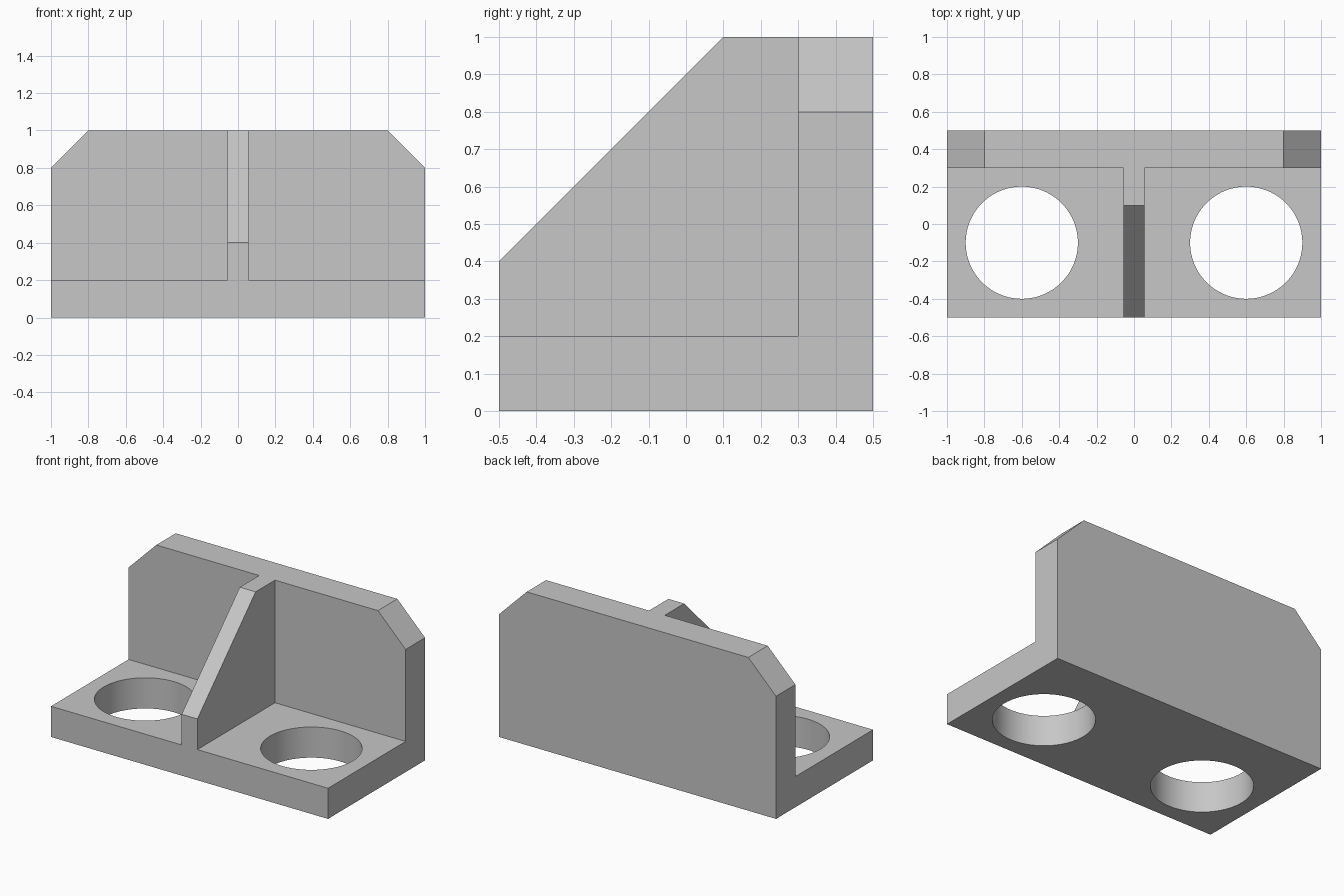
import bpy, bmesh, math
from mathutils import Vector

cube = bpy.data.objects.get("Cube")
if cube:
    bpy.data.objects.remove(cube, do_unlink=True)

grey = bpy.data.materials.new("plain grey")
grey.use_nodes = True
colour = (0.57, 0.57, 0.57, 1)
grey.diffuse_color = colour
grey.node_tree.nodes["Principled BSDF"].inputs["Base Color"].default_value = colour


def extrude(name, outline, direction):
    """Solid made by pushing a flat outline along a direction."""
    bm = bmesh.new()
    face = bm.faces.new([bm.verts.new(p) for p in outline])
    moved = bmesh.ops.extrude_face_region(bm, geom=[face])["geom"]
    verts = [v for v in moved if isinstance(v, bmesh.types.BMVert)]
    bmesh.ops.translate(bm, verts=verts, vec=Vector(direction))
    bmesh.ops.recalc_face_normals(bm, faces=bm.faces[:])
    mesh = bpy.data.meshes.new(name)
    bm.to_mesh(mesh)
    bm.free()
    mesh.materials.append(grey)
    obj = bpy.data.objects.new(name, mesh)
    bpy.context.collection.objects.link(obj)
    return obj


def combine(target, tool, operation):
    """Apply a boolean and discard the tool."""
    mod = target.modifiers.new(operation, "BOOLEAN")
    mod.operation, mod.solver, mod.object = operation, "EXACT", tool
    bpy.context.view_layer.objects.active = target
    bpy.ops.object.modifier_apply(modifier=mod.name)
    bpy.data.objects.remove(tool, do_unlink=True)


# Upright back plate with clipped top corners
half = [(1, 0), (1, 0.8), (0.8, 1)]
front = half + [(-x, z) for x, z in reversed(half)]
bracket = extrude("angle_bracket", [(x, 0.3, z) for x, z in front], (0, 0.2, 0))

# Flat base, overlapping the back plate
base = extrude("base_plate", [(-1, -0.5, 0), (1, -0.5, 0), (1, 0.4, 0), (-1, 0.4, 0)], (0, 0, 0.2))

# Sloping rib in the middle, sunk into base and back plate
w = 0.057
side = [(-0.5, 0.1), (0.4, 0.1), (0.4, 1), (0.1, 1), (-0.5, 0.4)]
rib = extrude("centre_rib", [(-w, y, z) for y, z in side], (2 * w, 0, 0))

combine(bracket, base, "UNION")
combine(bracket, rib, "UNION")

# Merge flush faces left by the unions
bm = bmesh.new()
bm.from_mesh(bracket.data)
bmesh.ops.remove_doubles(bm, verts=bm.verts[:], dist=0.0001)
bmesh.ops.dissolve_limit(bm, angle_limit=math.radians(0.5), verts=bm.verts[:], edges=bm.edges[:])
bm.to_mesh(bracket.data)
bm.free()

# Round holes through the base
for x in (-0.6, 0.6):
    ring = [math.tau * i / 96 for i in range(96)]
    cutter = extrude("hole_cutter", [(x + 0.3 * math.cos(a), -0.1 + 0.3 * math.sin(a), -0.1) for a in ring], (0, 0, 0.4))
    cutter.hide_render = True
    combine(bracket, cutter, "DIFFERENCE")

# Smooth hole walls, crisp edges elsewhere
bpy.ops.object.select_all(action="DESELECT")
bracket.select_set(True)
bpy.context.view_layer.objects.active = bracket
bpy.ops.object.shade_smooth_by_angle(angle=math.radians(30))
